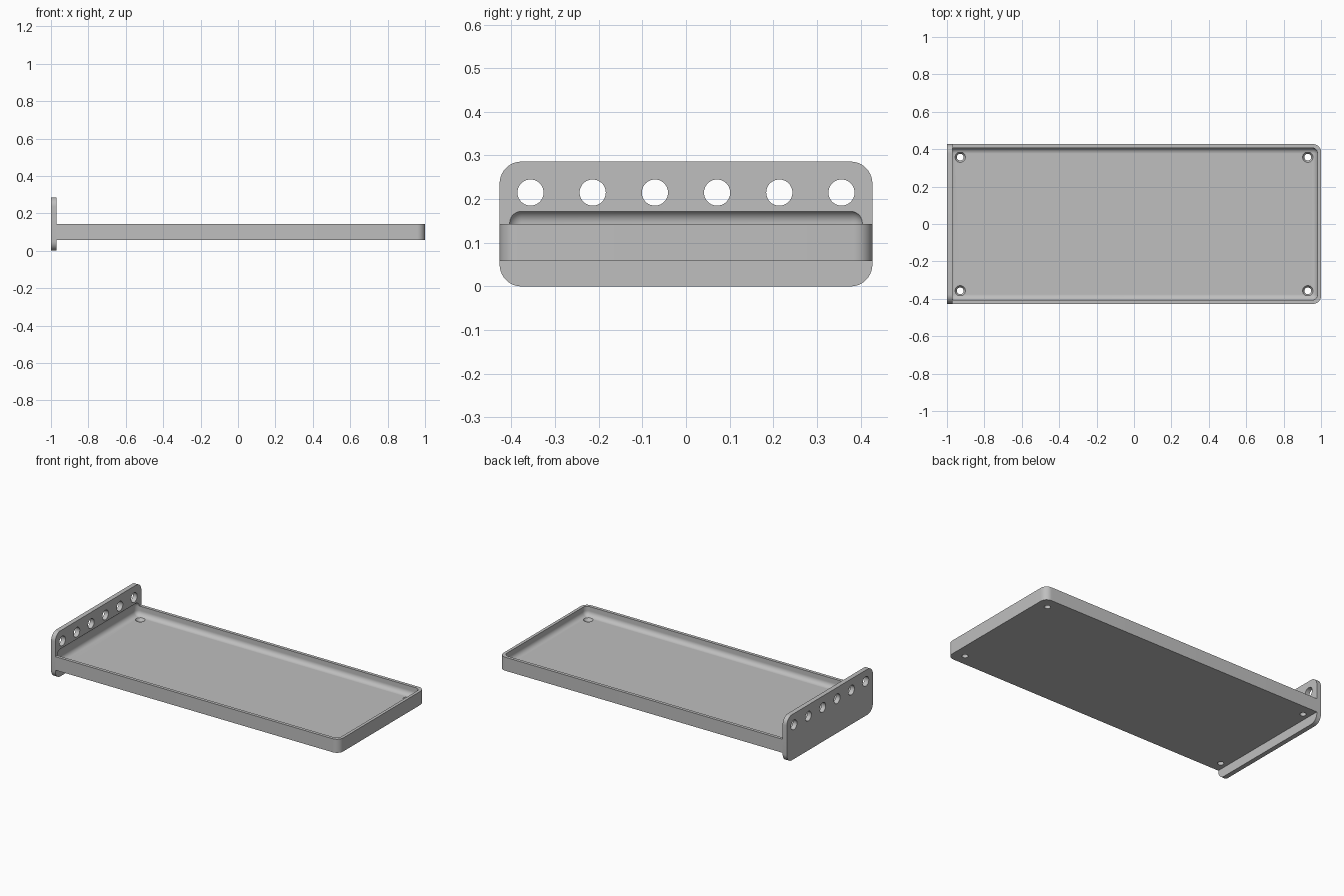
import bpy, bmesh, math
from mathutils import Matrix

if "Cube" in bpy.data.objects:
    bpy.data.objects.remove(bpy.data.objects["Cube"])

grey = bpy.data.materials.new("light_grey")
grey.use_nodes = True
colour = (0.52, 0.52, 0.52, 1)
grey.diffuse_color = colour
grey.node_tree.nodes["Principled BSDF"].inputs["Base Color"].default_value = colour


def add_object(name, bm):
    mesh = bpy.data.meshes.new(name)
    bm.to_mesh(mesh)
    bm.free()
    mesh.materials.append(grey)
    obj = bpy.data.objects.new(name, mesh)
    bpy.context.collection.objects.link(obj)
    return obj


def box(name, low, high, radius, rounded):
    """Box with the edges chosen by rounded(edge) bevelled into arcs."""
    bm = bmesh.new()
    bmesh.ops.create_cube(bm, size=1)
    for v in bm.verts:
        v.co = [a + (b - a) * (c + 0.5) for a, b, c in zip(low, high, v.co)]
    edges = [e for e in bm.edges if rounded(e)]
    bmesh.ops.bevel(bm, geom=edges, offset=radius, segments=10,
                    profile=0.5, affect='EDGES', clamp_overlap=True)
    return add_object(name, bm)


def drill(name, r_low, r_high, depth, matrix):
    bm = bmesh.new()
    bmesh.ops.create_cone(bm, cap_ends=True, segments=40, radius1=r_low,
                          radius2=r_high, depth=depth, matrix=matrix)
    return add_object(name, bm)


def cut(target, cutters):
    bpy.context.view_layer.objects.active = target
    for c in cutters:
        mod = target.modifiers.new("cut", 'BOOLEAN')
        mod.operation, mod.solver, mod.object = 'DIFFERENCE', 'EXACT', c
        bpy.ops.object.modifier_apply(modifier=mod.name)


def along(edge, axis):
    a, b = edge.verts
    return abs((a.co - b.co).normalized()[axis]) > 0.9


HALF_Y, FACE_X, FLOOR = 0.427, -0.971, 0.086

# Tray body, rounded at its free end, and the upright end plate
tray = box("tray", (FACE_X, -HALF_Y, 0.058), (1, HALF_Y, 0.143), 0.043,
           lambda e: along(e, 2) and e.verts[0].co.x > 0)
plate = box("end_plate", (-1, -HALF_Y, 0), (FACE_X, HALF_Y, 0.286), 0.05,
            lambda e: along(e, 0))

# Soft-edged hollow that also dips slightly into the end plate
hollow = box("hollow_cutter", (-0.988, -0.407, FLOOR), (0.981, 0.407, 0.175),
             0.03, lambda e: True)

# Countersunk floor holes in the four corners
floor_holes = []
for x in (-0.929, 0.929):
    for y in (-0.357, 0.357):
        floor_holes += [
            drill("screw_cutter", 0.018, 0.018, 0.2, Matrix.Translation((x, y, 0.07))),
            drill("sink_cutter", 0.018, 0.028, 0.016,
                  Matrix.Translation((x, y, FLOOR - 0.0075)))]

# Row of six round holes through the end plate
plate_holes = [drill("plate_hole_cutter", 0.03, 0.03, 0.2,
                     Matrix.Translation((-0.985, (i - 2.5) * 0.1425, 0.215))
                     @ Matrix.Rotation(math.pi / 2, 4, 'Y')) for i in range(6)]

cut(tray, [hollow] + floor_holes)
cut(plate, [hollow] + plate_holes)
for cutter in [hollow] + floor_holes + plate_holes:
    bpy.data.objects.remove(cutter)

# Smooth curved areas, crisp edges
bpy.ops.object.select_all(action='DESELECT')
for obj in (tray, plate):
    obj.select_set(True)
bpy.context.view_layer.objects.active = tray
bpy.ops.object.shade_smooth_by_angle(angle=math.radians(30))
